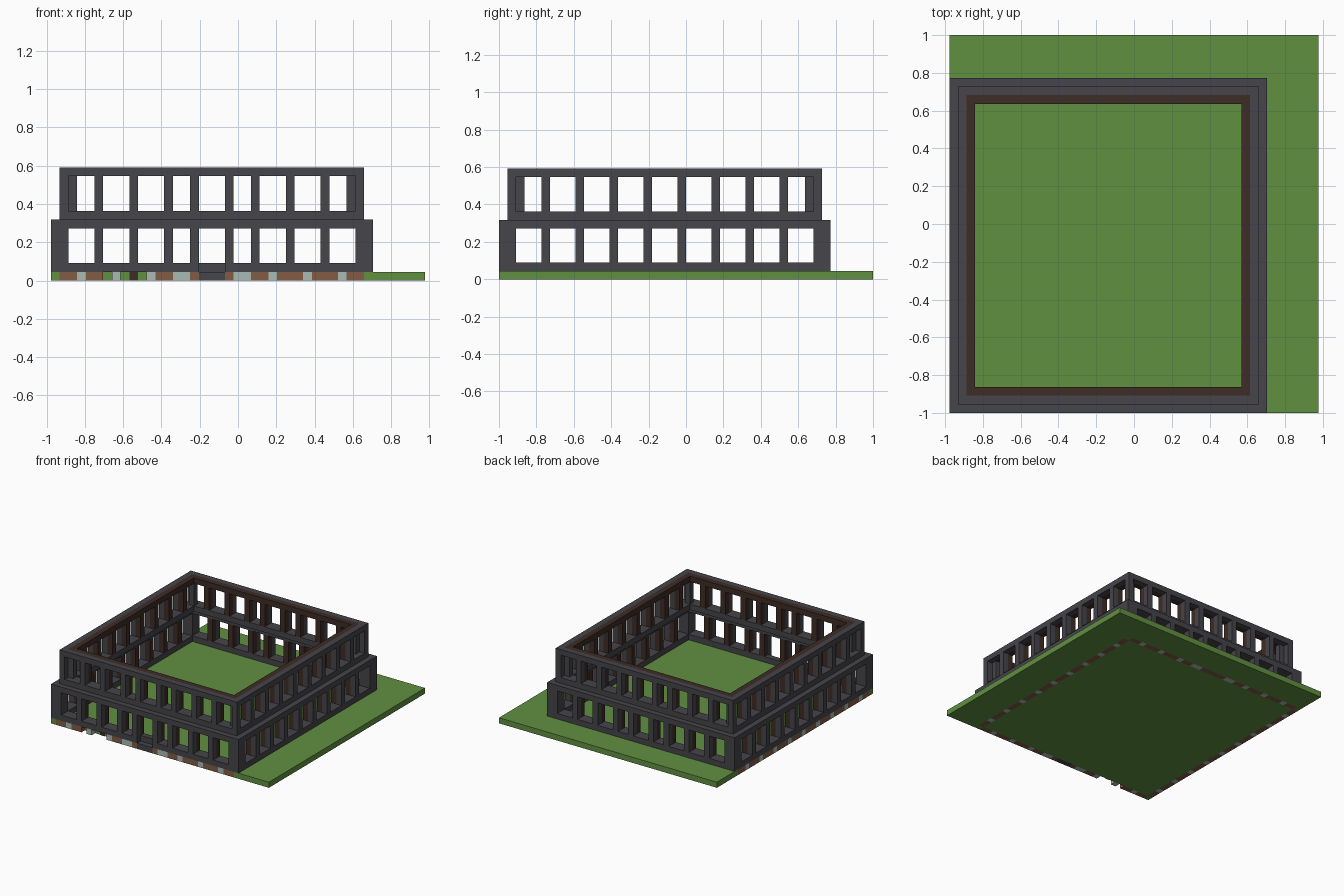
import bpy, bmesh
from mathutils import Vector

cube = bpy.data.objects.get("Cube")
if cube:
    bpy.data.objects.remove(cube, do_unlink=True)

U = 2 / 44                      # one building block
SX, SY = 43, 44                 # lawn size in blocks
WX, WY = 37, 39                 # wall footprint in blocks


def material(name, r, g, b):
    m = bpy.data.materials.new(name)
    m.use_nodes = True
    m.diffuse_color = (r, g, b, 1)
    m.node_tree.nodes["Principled BSDF"].inputs["Base Color"].default_value = (r, g, b, 1)
    return m


GRASS = material("grass green", 0.12, 0.28, 0.053)
STONE = material("dark stone", 0.060, 0.059, 0.069)
EARTH = material("earth brown", 0.22, 0.107, 0.058)
TIMBER = material("dark timber", 0.047, 0.025, 0.018)
PALE = material("pale stone", 0.40, 0.50, 0.46)


def build(name, boxes, mat):
    """Join boxes (x0, x1, y0, y1, z0, z1), in blocks, into one object."""
    bm = bmesh.new()
    for x0, x1, y0, y1, z0, z1 in boxes:
        verts = bmesh.ops.create_cube(bm, size=1)["verts"]
        mid = Vector((x0 + x1 - SX, y0 + y1 - SY, z0 + z1)) / 2
        for v in verts:
            v.co = (v.co * Vector((x1 - x0, y1 - y0, z1 - z0)) + mid) * U
    me = bpy.data.meshes.new(name)
    bm.to_mesh(me)
    bm.free()
    me.materials.append(mat)
    ob = bpy.data.objects.new(name, me)
    bpy.context.collection.objects.link(ob)
    return ob


def ring(o, w, z0, z1):
    """Rectangular frame set in by o blocks and w blocks wide."""
    i = o + w
    return [(o, WX - o, o, i, z0, z1), (o, WX - o, WY - i, WY - o, z0, z1),
            (o, i, i, WY - i, z0, z1), (WX - i, WX - o, i, WY - i, z0, z1)]


def corners(o, w, z0, z1):
    """Square posts in the four corners."""
    return [(x, x + w, y, y + w, z0, z1)
            for x in (o, WX - o - w) for y in (o, WY - o - w)]


FRONT_PILLARS = (5, 9, 13, 16, 20, 23, 27, 31)
SIDE_PILLARS = range(5, 34, 4)


def pillars(o, z0, z1):
    """Pillars one block square along all four walls."""
    out = [(x, x + 1, y, y + 1, z0, z1) for x in FRONT_PILLARS for y in (o, WY - 1 - o)]
    out += [(x, x + 1, y, y + 1, z0, z1) for y in SIDE_PILLARS for x in (o, WX - 1 - o)]
    return out


# Lawn: courtyard, side and back strips, corner blocks
build("lawn", [(1, WX - 1, 1, WY - 1, 0, 1), (WX, SX, 0, SY, 0, 1),
               (0, WX, WY, SY, 0, 1)] + corners(0, 1, 0, 1), GRASS)

# Foundation: earth with regular pale stones, a gap and a doorstep at the front
earth, pale = [], []
for x in range(1, WX - 1):
    is_pale = x in (14, 22) or (x % 4 == 3 and x < 12) or (x % 4 == 1 and x > 20) or x in (15, 21)
    if x not in (6, 8, 9, 10, 17, 18, 19):
        (pale if is_pale else earth).append((x, x + 1, 0, 1, 0, 1))
    (pale if is_pale else earth).append((x, x + 1, WY - 1, WY, 0, 1))
for y in range(1, WY - 1):
    for x in (0, WX - 1):
        (pale if y % 4 == 3 else earth).append((x, x + 1, y, y + 1, 0, 1))
build("foundation_earth", earth, EARTH)
build("foundation_stones", pale, PALE)
build("doorstep", [(17, 20, 0, 1, 0, 1)], STONE)
build("foundation_peg", [(9, 10, 0.9, 1, 0, 1)], TIMBER)

# Lower storey: sill with recessed doorway, posts, pillars, top beam
sill = ring(0, 1, 1, 2)[1:] + [(0, 17, 0, 1, 1, 2), (20, WX, 0, 1, 1, 2)]
build("lower_sill", sill + ring(1, 1, 1, 2), STONE)
build("lower_corner_posts", corners(0, 2, 2, 6), STONE)
build("lower_pillars", pillars(0, 2, 6), STONE)
build("lower_inner_pillars", pillars(1, 2, 6), TIMBER)
build("lower_beam", ring(0, 2, 6, 7), STONE)

# Upper storey, set in by one block
build("upper_sill", ring(1, 2, 7, 8), STONE)
build("upper_corner_posts", corners(1, 1, 8, 12) + corners(2, 1, 8, 12), STONE)
build("upper_pillars", pillars(1, 8, 12), STONE)
build("upper_inner_pillars", pillars(2, 8, 12), TIMBER)
build("upper_beam", ring(1, 1, 12, 13), STONE)
build("upper_inner_beam", ring(2, 1, 12, 13), TIMBER)
